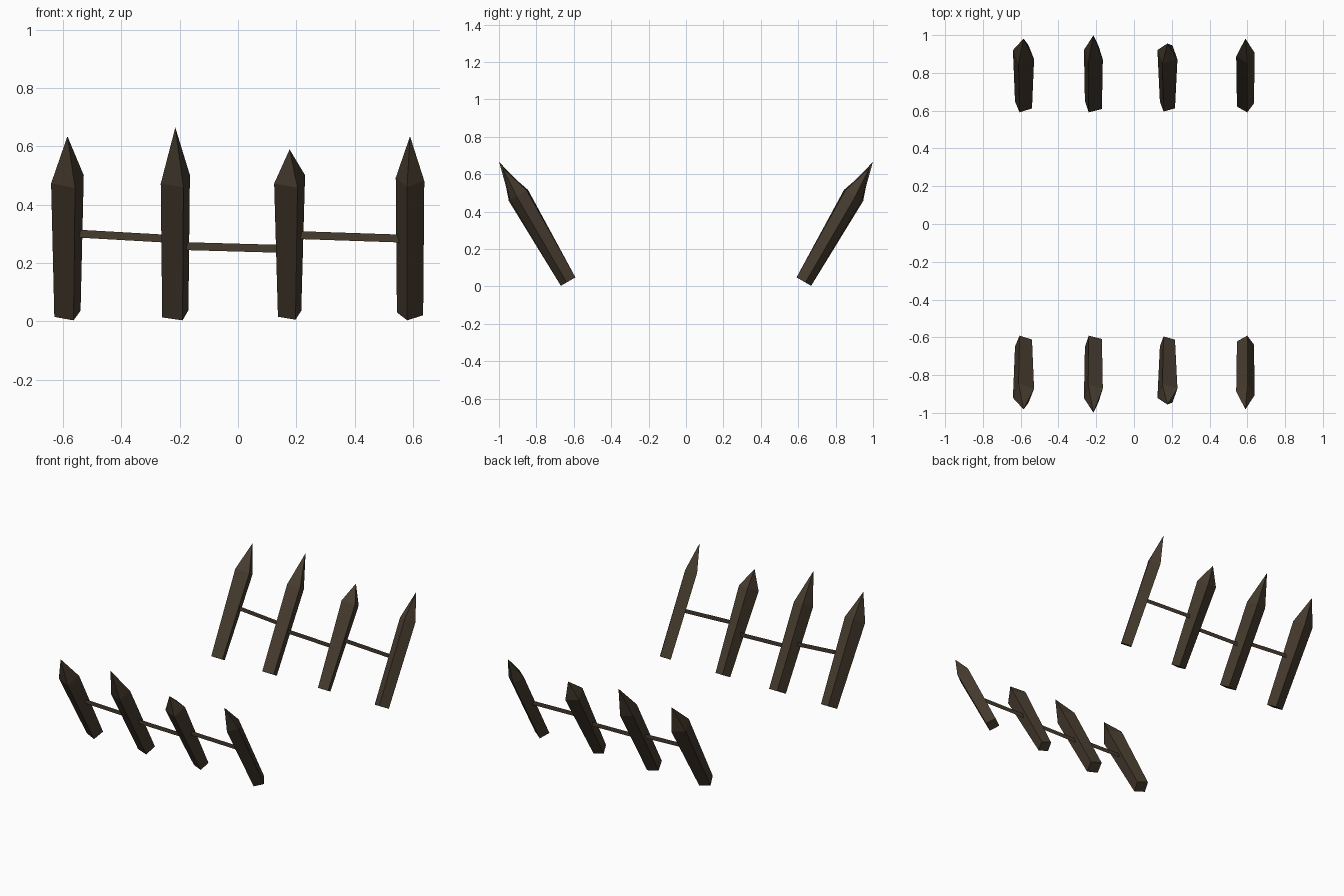
import bpy, math
from mathutils import Vector

if "Cube" in bpy.data.objects:
    bpy.data.objects.remove(bpy.data.objects["Cube"])

wood = bpy.data.materials.new("dark_wood")
wood.diffuse_color = (0.062, 0.044, 0.028, 1)
wood.use_nodes = True
wood.node_tree.nodes["Principled BSDF"].inputs["Base Color"].default_value = wood.diffuse_color

TILT = math.radians(30)
AXIS = Vector((0, -math.sin(TILT), math.cos(TILT)))     # front row leans to -y
OUT = Vector((0, -math.cos(TILT), -math.sin(TILT)))     # outward face direction
BASE_Y, BASE_Z = -0.63, 0.026


def make(name, verts, faces, side):
    """side = 1 for the front row, -1 for its mirror image at the back."""
    if side < 0:
        verts = [(v[0], -v[1], v[2]) for v in verts]
        faces = [f[::-1] for f in faces]
    me = bpy.data.meshes.new(name)
    me.from_pydata([tuple(v) for v in verts], [], faces)
    me.materials.append(wood)
    ob = bpy.data.objects.new(name, me)
    bpy.context.collection.objects.link(ob)


def at_height(x, z):
    return Vector((x, BASE_Y, BASE_Z)) + AXIS * ((z - BASE_Z) / AXIS.z)


def ring(x, z, half, twist, depth=1.0):
    """Twisted square section across the stake; half = half width in x."""
    r = half / math.cos(math.radians(twist))
    pts = []
    for k in range(4):
        a = math.radians(twist + 90 * k)
        pts.append(at_height(x, z) + Vector((math.sin(a) * r, 0, 0))
                   + OUT * (math.cos(a) * r * depth))
    return pts


SIDES = [(k, (k + 1) % 4, 4 + (k + 1) % 4, 4 + k) for k in range(4)]
TIPS = [(4 + k, 4 + (k + 1) % 4, 8) for k in range(4)]

# x centre, twist, bottom half width, shoulder half width, tip height
stakes = [(-0.585, 25, 0.045, 0.056, 0.635),
          (-0.215, 29, 0.045, 0.050, 0.665),
          (0.177, 27, 0.040, 0.053, 0.590),
          (0.590, -12, 0.045, 0.049, 0.635)]
# rail heights at their left and right ends
rails = [(0.303, 0.282), (0.259, 0.248), (0.297, 0.283)]

for side, row in ((1, "front"), (-1, "back")):
    # sharpened stakes
    for x, twist, lo, hi, tip in stakes:
        verts = ring(x, BASE_Z, lo, twist) + ring(x, 0.487, hi, twist, 1.06)
        verts.append(at_height(x, tip))
        make(row + "_stake", verts, SIDES + TIPS + [(3, 2, 1, 0)], side)
    # flat upright rails between the stakes
    for (a, b), (za, zb) in zip(zip(stakes, stakes[1:]), rails):
        p, q = at_height(a[0], za), at_height(b[0], zb)
        h = Vector((0, 0, 0.0135))
        make(row + "_rail", [p - h, q - h, q + h, p + h], [(0, 1, 2, 3)], side)
